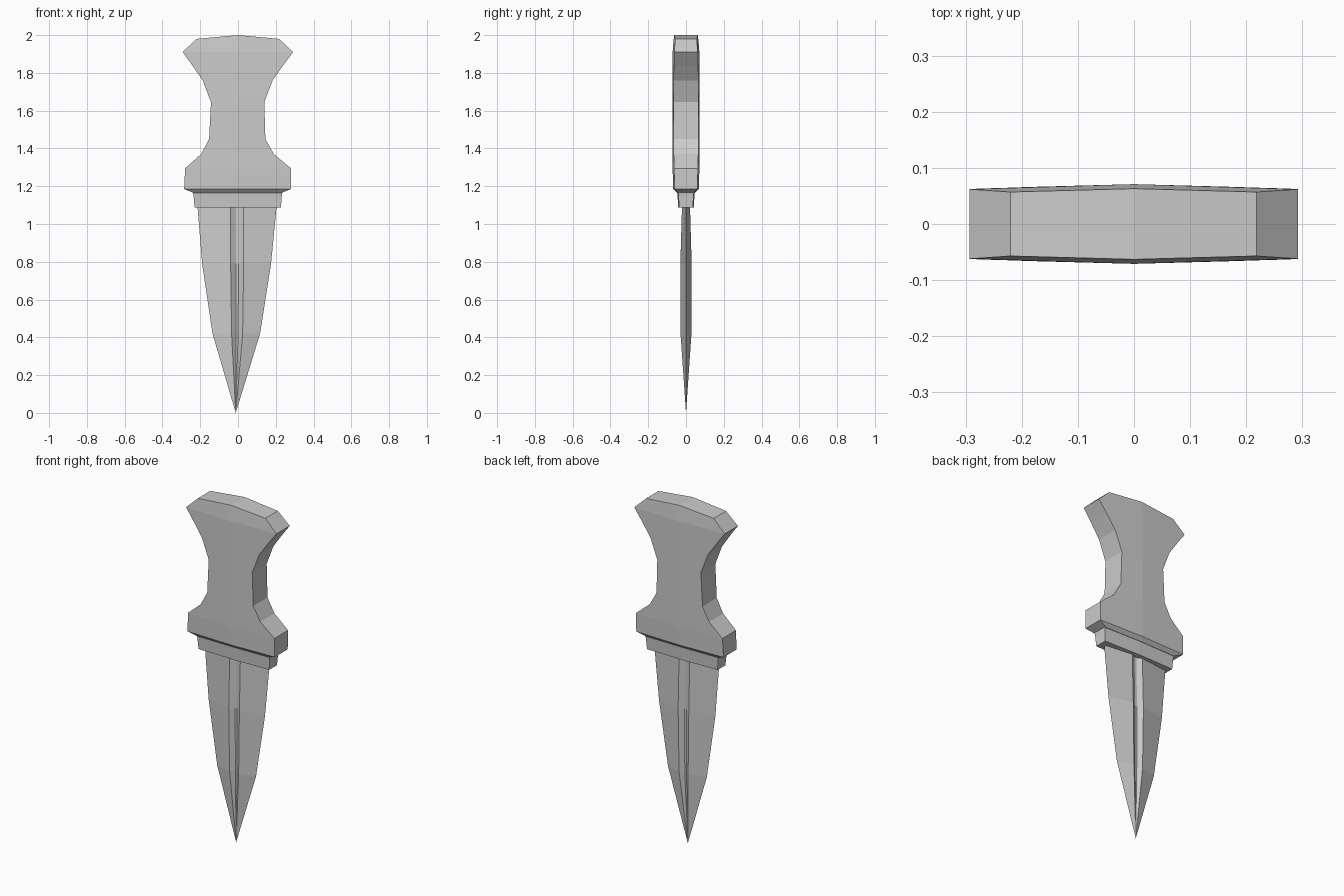
import bpy, bmesh

if "Cube" in bpy.data.objects:
    bpy.data.objects.remove(bpy.data.objects["Cube"])


def loft(name, rings):
    """Skin a stack of rings. Each ring lists front points left to right as (x, y, z);
    the back is the same outline mirrored in y."""
    bm = bmesh.new()
    loops = []
    for ring in rings:
        pts = ring + [(x, -y, z) for x, y, z in reversed(ring)]
        loops.append([bm.verts.new(p) for p in pts])
    n = len(loops[0])
    for a, b in zip(loops, loops[1:]):
        for i in range(n):
            j = (i + 1) % n
            bm.faces.new((a[i], a[j], b[j], b[i]))
    for cap in (loops[0], loops[-1]):
        for i in range(n // 2 - 1):
            bm.faces.new((cap[i], cap[i + 1], cap[n - 2 - i], cap[n - 1 - i]))
    bmesh.ops.remove_doubles(bm, verts=bm.verts, dist=1e-5)
    bmesh.ops.recalc_face_normals(bm, faces=bm.faces)
    mesh = bpy.data.meshes.new(name)
    bm.to_mesh(mesh)
    bm.free()
    obj = bpy.data.objects.new(name, mesh)
    bpy.context.collection.objects.link(obj)
    return obj


def slab(left, right, edge_y, mid_y, z, rise=0.0):
    """Six-sided section with a shallow central ridge front and back."""
    return [(left, -edge_y, z), (0, -mid_y, z + rise), (right, -edge_y, z)]


def blade_section(left, right, thick, z, groove=1.0):
    """Double-edged section with a V-shaped fuller on each face."""
    c = -0.006
    return [(left, 0, z), (c - 0.033 * groove, -thick, z),
            (c - 0.005 * groove, -thick * 0.35, z),
            (c + 0.008 * groove, -thick * 0.35, z),
            (c + 0.036 * groove, -thick, z), (right, 0, z)]


# Handle: flared pommel, waisted grip and wide chamfered base
loft("handle", [
    slab(-0.235, 0.23, 0.044, 0.048, 1.165),
    slab(-0.285, 0.28, 0.060, 0.068, 1.185),
    slab(-0.280, 0.28, 0.063, 0.071, 1.295),
    slab(-0.195, 0.19, 0.065, 0.071, 1.37),
    slab(-0.153, 0.145, 0.066, 0.071, 1.45),
    slab(-0.143, 0.139, 0.067, 0.071, 1.645),
    slab(-0.187, 0.183, 0.066, 0.071, 1.76),
    slab(-0.242, 0.239, 0.064, 0.071, 1.84),
    slab(-0.293, 0.292, 0.062, 0.071, 1.91),
    slab(-0.220, 0.218, 0.057, 0.063, 1.98, 0.02),
])

# Collar under the handle
loft("collar", [
    slab(-0.230, 0.227, 0.036, 0.041, 1.087),
    slab(-0.235, 0.232, 0.040, 0.045, 1.15),
    slab(-0.240, 0.236, 0.042, 0.047, 1.175),
])

# Grooved blade tapering to a point
tip = [(-0.012, 0, 0.0)] * 6
loft("blade", [
    tip,
    blade_section(-0.135, 0.117, 0.029, 0.42, 0.85),
    blade_section(-0.190, 0.175, 0.030, 0.79),
    blade_section(-0.215, 0.205, 0.021, 1.10),
])
